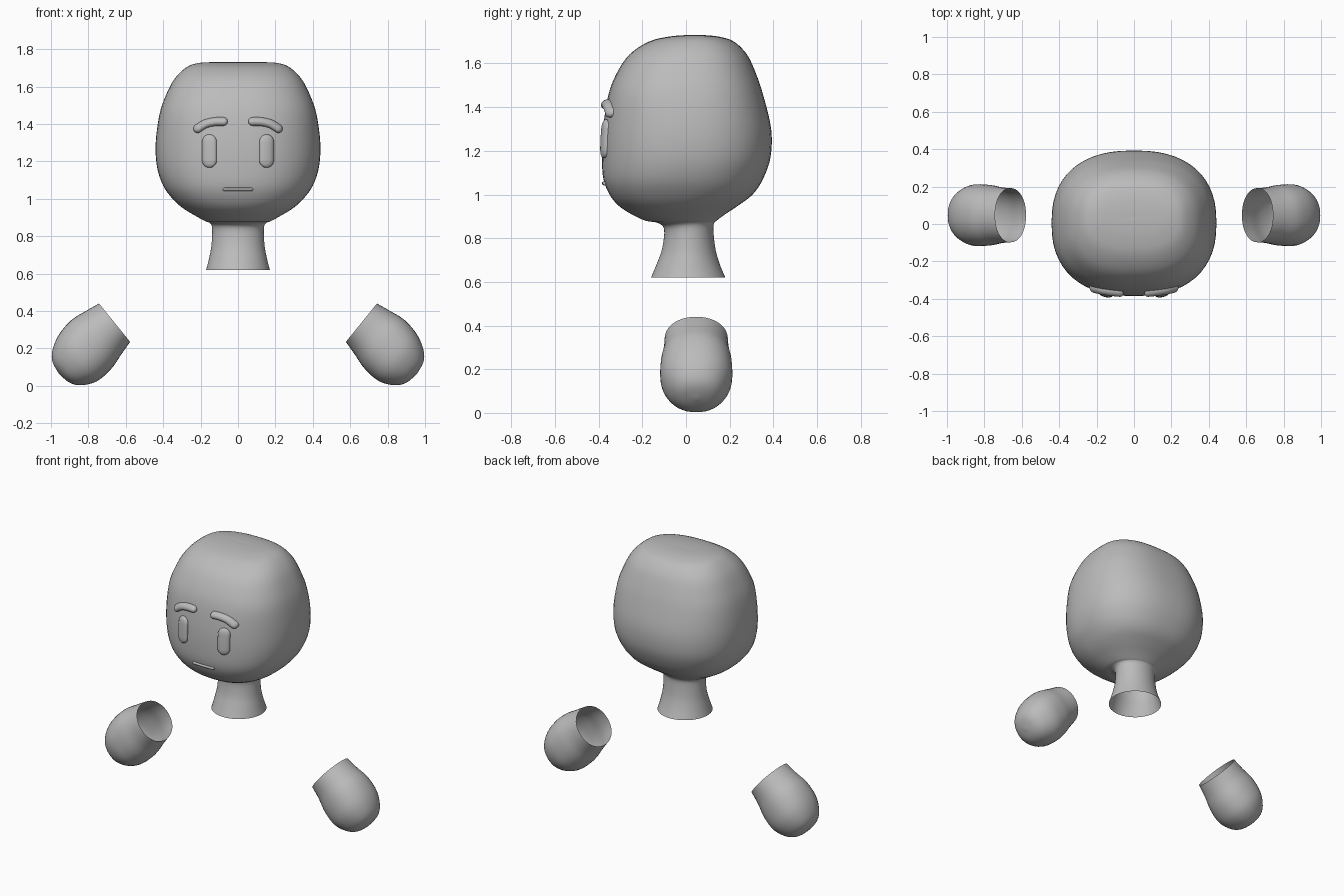
import bpy, bmesh
from math import cos, sin, pi, copysign
from mathutils import Vector, Matrix
from mathutils.bvhtree import BVHTree

cube = bpy.data.objects.get("Cube")
if cube:
    bpy.data.objects.remove(cube, do_unlink=True)

grey = bpy.data.materials.new("plain_grey")
grey.use_nodes = True
grey.diffuse_color = (0.5, 0.5, 0.5, 1)
grey.node_tree.nodes["Principled BSDF"].inputs["Base Color"].default_value = (0.5, 0.5, 0.5, 1)


def power(v, n):
    return copysign(abs(v) ** n, v)


def spline(rows, steps):
    """Smooth curve through rows of numbers."""
    rows = [Vector(r) for r in rows]
    out = []
    for i in range(len(rows) - 1):
        a, b = rows[i], rows[i + 1]
        ta = (b - rows[max(i - 1, 0)]) / 2
        tb = (rows[min(i + 2, len(rows) - 1)] - a) / 2
        for k in range(steps):
            t = k / steps
            out.append(a * (2*t**3 - 3*t**2 + 1) + ta * (t**3 - 2*t**2 + t)
                       + b * (3*t**2 - 2*t**3) + tb * (t**3 - t**2))
    return out + [rows[-1]]


def skin(rings):
    """Join equal rings of points into a surface."""
    bm = bmesh.new()
    loops = [[bm.verts.new(p) for p in ring] for ring in rings]
    n = len(loops[0])
    for a, b in zip(loops, loops[1:]):
        for i in range(n):
            j = (i + 1) % n
            bm.faces.new((a[i], a[j], b[j], b[i]))
    bmesh.ops.remove_doubles(bm, verts=bm.verts, dist=0.0002)
    bmesh.ops.recalc_face_normals(bm, faces=bm.faces)
    return bm


def loft(rows, segments=56, steps=4):
    """Rows: height, x low, x high, y low, y high, squareness."""
    rings = []
    for z, x0, x1, y0, y1, n in spline(rows, steps):
        ring = []
        for i in range(segments):
            a = 2 * pi * i / segments
            ring.append(((x0 + x1) / 2 + (x1 - x0) / 2 * power(cos(a), 2 / n),
                         (y0 + y1) / 2 + (y1 - y0) / 2 * power(sin(a), 2 / n), z))
        rings.append(ring)
    return skin(rings)


def finish(name, bm, mirror=False):
    mesh = bpy.data.meshes.new(name)
    bm.to_mesh(mesh)
    bm.free()
    mesh.materials.append(grey)
    mesh.shade_smooth()
    ob = bpy.data.objects.new(name, mesh)
    bpy.context.collection.objects.link(ob)
    if mirror:
        mod = ob.modifiers.new("mirror", 'MIRROR')
        mod.use_mirror_merge = False
    return ob


# Head and open neck: height, half width, front, back, squareness
head_rows = [
    (0.62, 0.17, -0.16, 0.18, 2), (0.68, 0.155, -0.135, 0.155, 2),
    (0.75, 0.142, -0.11, 0.135, 2), (0.84, 0.138, -0.10, 0.125, 2),
    (0.87, 0.15, -0.13, 0.13, 2), (0.88, 0.175, -0.185, 0.14, 2.1),
    (0.91, 0.23, -0.25, 0.18, 2.2), (0.95, 0.295, -0.31, 0.24, 2.3),
    (1.00, 0.35, -0.35, 0.305, 2.4), (1.07, 0.40, -0.378, 0.352, 2.4),
    (1.17, 0.433, -0.385, 0.387, 2.4), (1.30, 0.44, -0.38, 0.39, 2.4),
    (1.45, 0.42, -0.357, 0.355, 2.5), (1.55, 0.387, -0.32, 0.322, 2.5),
    (1.64, 0.34, -0.26, 0.28, 2.5), (1.70, 0.28, -0.17, 0.22, 2.5),
    (1.723, 0.225, -0.08, 0.15, 2.5), (1.73, 0.15, 0.0, 0.08, 2.5),
    (1.73, 0, 0.04, 0.04, 2.5)]
head = loft([(z, -w, w, f, b, n) for z, w, f, b, n in head_rows])
tree = BVHTree.FromBMesh(head)
finish("head", head)

# Hollow mitten hands, lofted along a slanted axis and mirrored
hand_rows = [
    (0, -0.132, 0.132, 0.145, 2.1), (0.08, -0.155, 0.145, 0.15, 2.1),
    (0.17, -0.181, 0.156, 0.163, 2.2), (0.27, -0.184, 0.138, 0.162, 2.2),
    (0.35, -0.147, 0.095, 0.125, 2.2), (0.39, -0.095, 0.045, 0.075, 2.2),
    (0.403, -0.025, -0.025, 0, 2.2)]
hand = loft([(t, lo, hi, -d, d, n) for t, lo, hi, d, n in hand_rows], 40)
axis, side = Vector((0.777, 0, -0.629)), Vector((0.629, 0, 0.777))
turn = Matrix((side, (0, 1, 0), axis)).transposed().to_4x4()
hand.transform(Matrix.Translation((0.66, 0.047, 0.3375)) @ turn)
finish("hands", hand, True)


def face_y(x, z):
    return tree.ray_cast(Vector((x, -2, z)), Vector((0, 1, 0)))[0].y


def pad(name, path, radius, depth, square=0.7, mirror=True):
    """Rounded raised strip that follows the face along an x, z path."""
    pts = spline(path, 6)
    stations = []
    for i, p in enumerate(pts):
        t = (pts[min(i + 1, len(pts) - 1)] - pts[max(i - 1, 0)]).normalized()
        caps = [0]
        if i == 0:
            caps = [-k / 5 * pi / 2 for k in range(5, -1, -1)]
        elif i == len(pts) - 1:
            caps = [k / 5 * pi / 2 for k in range(6)]
        stations += [(p + t * radius * sin(a), t, cos(a)) for a in caps]
    rings = []
    for p, t, s in stations:
        ring = []
        for k in range(20):
            a = 2 * pi * k / 20
            q = p + Vector((-t.y, t.x)) * radius * s * cos(a)
            ring.append((q.x, face_y(q.x, q.y) - depth * s ** 0.6 * power(sin(a), square), q.y))
        rings.append(ring)
    finish(name, skin(rings), mirror)


# Facial features
pad("eyes", [(0.153, 1.205), (0.153, 1.255), (0.153, 1.305)], 0.039, 0.02)
pad("eyebrows", [(0.078, 1.413), (0.125, 1.412), (0.175, 1.4), (0.216, 1.375)], 0.023, 0.027, 0.9)
pad("mouth", [(-0.072, 1.05), (0, 1.05), (0.072, 1.05)], 0.009, 0.012, 0.6, False)
